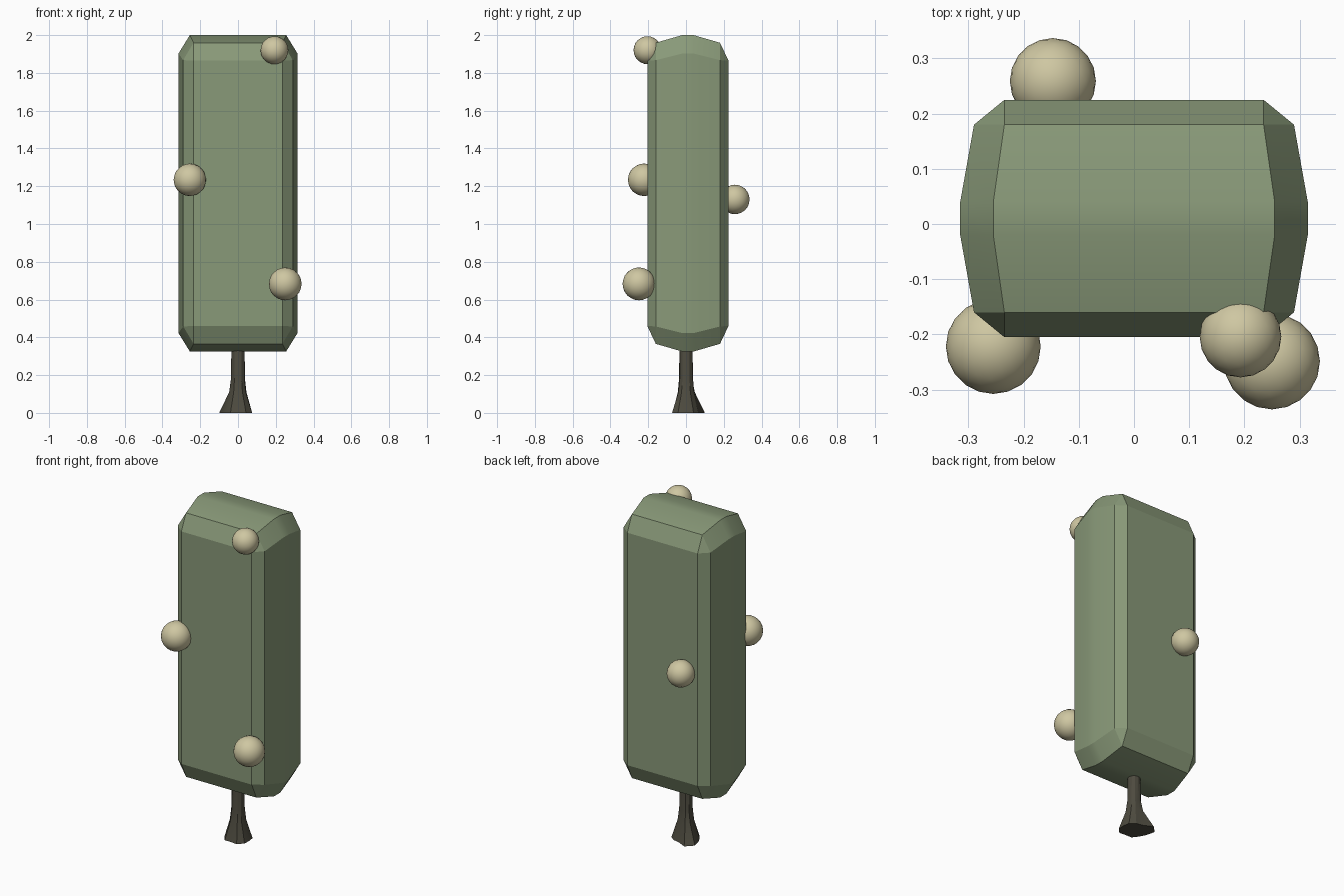
import bpy, bmesh
from math import cos, sin, radians

if "Cube" in bpy.data.objects:
    bpy.data.objects.remove(bpy.data.objects["Cube"])


def material(name, rgb):
    m = bpy.data.materials.new(name)
    m.diffuse_color = (*rgb, 1)
    m.use_nodes = True
    m.node_tree.nodes["Principled BSDF"].inputs["Base Color"].default_value = m.diffuse_color
    return m


def finish(name, bm, mat, angle):
    bmesh.ops.remove_doubles(bm, verts=bm.verts, dist=0.0005)
    bmesh.ops.recalc_face_normals(bm, faces=bm.faces)
    mesh = bpy.data.meshes.new(name)
    bm.to_mesh(mesh)
    bm.free()
    obj = bpy.data.objects.new(name, mesh)
    bpy.context.collection.objects.link(obj)
    mesh.materials.append(mat)
    bpy.ops.object.select_all(action='DESELECT')
    obj.select_set(True)
    bpy.context.view_layer.objects.active = obj
    bpy.ops.object.shade_smooth_by_angle(angle=radians(angle))
    return obj


def loft(rings):
    bm = bmesh.new()
    loops = [[bm.verts.new(p) for p in ring] for ring in rings]
    n = len(loops[0])
    for a, b in zip(loops, loops[1:]):
        for i in range(n):
            bm.faces.new((a[i], a[(i + 1) % n], b[(i + 1) % n], b[i]))
    bm.faces.new(loops[0])
    bm.faces.new(loops[-1])
    return bm


green = material("leaf_green", (0.25, 0.32, 0.19))
brown = material("bark_brown", (0.075, 0.07, 0.05))
cream = material("fruit_cream", (0.62, 0.57, 0.36))


# Foliage block: chamfered sections along y (outer x, inner x, outer z, inner z)
def section(y, xo, xi, zo, zi):
    c = 1.1625
    pts = [(xo, zi), (xi, zo), (-xi, zo), (-xo, zi),
           (-xo, -zi), (-xi, -zo), (xi, -zo), (xo, -zi)]
    return [(x, y + 0.01, c + z) for x, z in pts]


half = [(0.215, 0.235, 0.235, 0.702, 0.702),
        (0.17, 0.29, 0.235, 0.797, 0.705),
        (0.03, 0.315, 0.255, 0.8375, 0.74)]
rows = [(-h[0], *h[1:]) for h in half] + half[::-1]
finish("foliage", loft([section(*r) for r in rows]), green, 20)

# Trunk: slim stem spreading into an uneven root flare
base = [.075, .08, .075, .072, .115, .115, .085, .075, .08, .07, .085, .085]
levels = [(0, 1.0, 0), (0.11, 0.22, 0.028), (0.18, 0.04, 0.034), (0.40, 0.0, 0.034)]
rings = [[((r * k + c) * cos(radians(30 * i)), (r * k + c) * sin(radians(30 * i)), z)
          for i, r in enumerate(base)] for z, k, c in levels]
finish("trunk", loft(rings), brown, 25)

# Round fruits on the foliage surface
for i, (x, y, z, r) in enumerate([(0.193, -0.204, 1.92, 0.074),
                                  (-0.255, -0.222, 1.234, 0.086),
                                  (0.25, -0.249, 0.683, 0.087),
                                  (-0.147, 0.259, 1.13, 0.078)]):
    bm = bmesh.new()
    bmesh.ops.create_icosphere(bm, subdivisions=3, radius=r)
    finish(f"fruit_{i + 1}", bm, cream, 40).location = (x, y, z)
